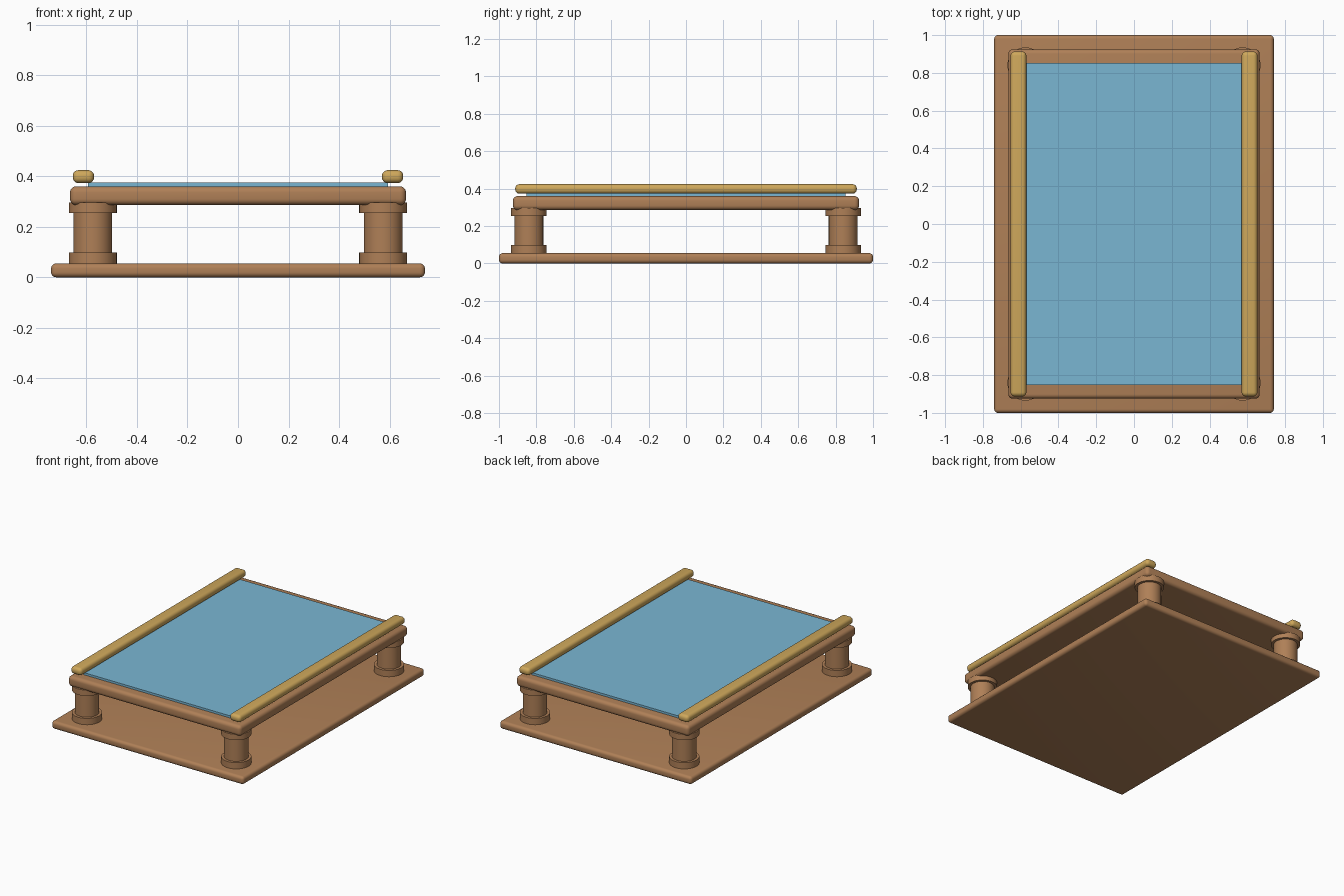
import bpy
import math

if "Cube" in bpy.data.objects:
    bpy.data.objects.remove(bpy.data.objects["Cube"])


def material(name, rgb):
    m = bpy.data.materials.new(name)
    m.diffuse_color = (*rgb, 1.0)
    m.use_nodes = True
    m.node_tree.nodes["Principled BSDF"].inputs["Base Color"].default_value = m.diffuse_color
    return m


WOOD = material("brown wood", (0.43, 0.215, 0.095))
GOLD = material("golden rail", (0.62, 0.39, 0.105))
BLUE = material("blue panel", (0.195, 0.47, 0.65))


def finish(obj, name, mat):
    obj.name = name
    obj.data.materials.append(mat)
    bpy.ops.object.shade_smooth_by_angle(angle=math.radians(35))
    return obj


def slab(name, mat, half_x, half_y, z0, z1, bevel, x=0.0):
    """Box with rounded edges, spanning z0 to z1."""
    bpy.ops.mesh.primitive_cube_add(size=1, location=(x, 0, (z0 + z1) / 2))
    obj = bpy.context.object
    obj.scale = (half_x * 2, half_y * 2, z1 - z0)
    bpy.ops.object.transform_apply(location=False, rotation=False, scale=True)
    if bevel:
        b = obj.modifiers.new("round edges", "BEVEL")
        b.width = bevel
        b.segments = 5
        bpy.ops.object.modifier_apply(modifier=b.name)
    return finish(obj, name, mat)


def disc(name, x, y, radius, z0, z1):
    """Upright cylinder, spanning z0 to z1."""
    bpy.ops.mesh.primitive_cylinder_add(
        vertices=48, radius=radius, depth=z1 - z0, location=(x, y, (z0 + z1) / 2))
    return finish(bpy.context.object, name, WOOD)


# Base board, upper board and inset blue panel
slab("base_board", WOOD, 0.74, 1.0, 0.0, 0.055, 0.02)
slab("upper_board", WOOD, 0.665, 0.925, 0.286, 0.36, 0.024)
slab("blue_panel", BLUE, 0.594, 0.853, 0.35, 0.375, 0.0)

# Rounded side rails
for side, sx in (("left", -1), ("right", 1)):
    slab(side + "_rail", GOLD, 0.042, 0.913, 0.373, 0.424, 0.022, sx * 0.612)

# Four round posts with collars at both ends
for side, sx in (("left", -1), ("right", 1)):
    for end, sy in (("front", -1), ("back", 1)):
        x, y, tag = sx * 0.575, sy * 0.84, end + "_" + side
        disc(tag + "_post", x, y, 0.077, 0.04, 0.31)
        disc(tag + "_foot_collar", x, y, 0.095, 0.045, 0.099)
        disc(tag + "_top_collar", x, y, 0.095, 0.255, 0.296)
